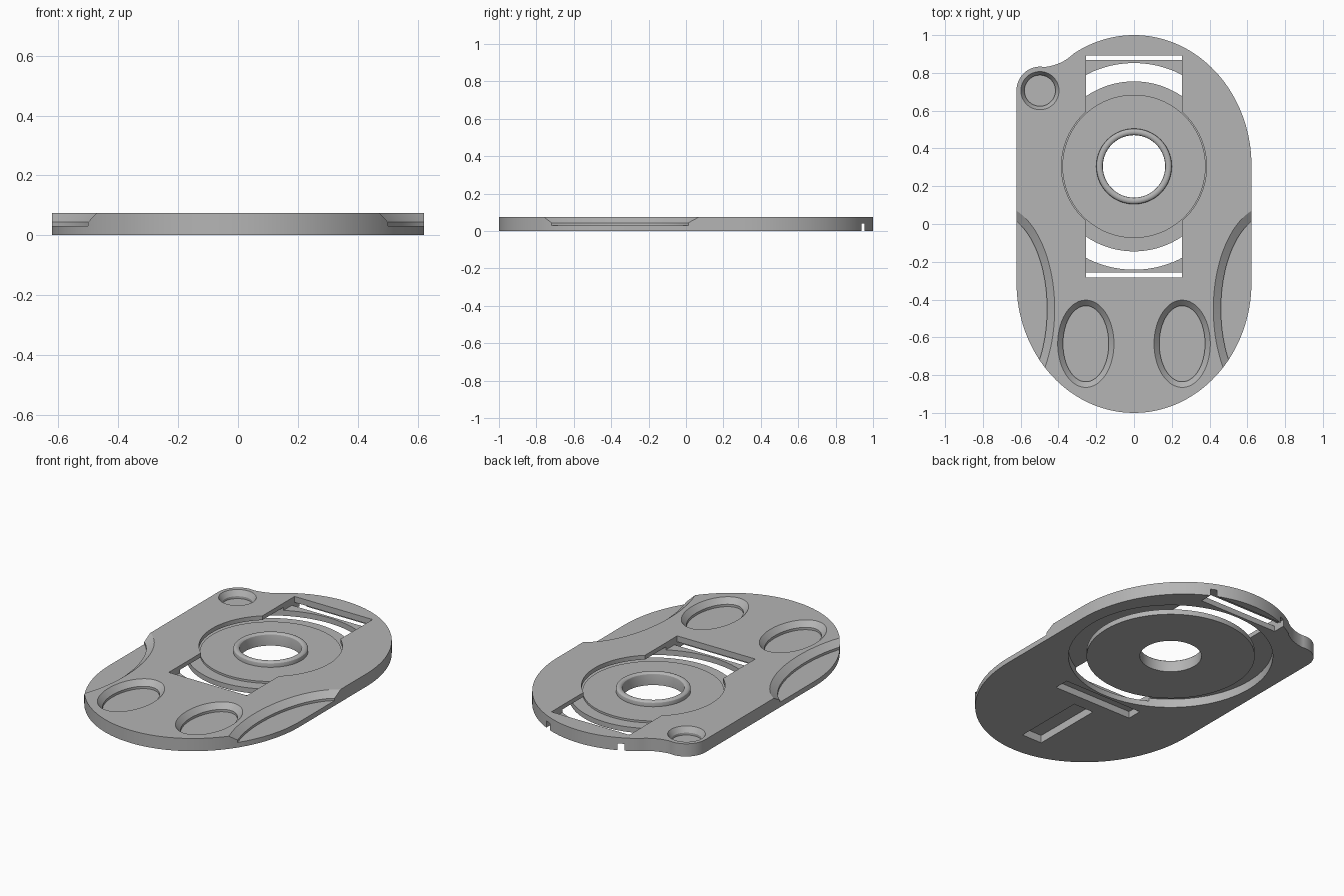
import bpy
import bmesh
from math import sin, cos, pi, radians

cube = bpy.data.objects.get("Cube")
if cube:
    bpy.data.objects.remove(cube, do_unlink=True)

TOP = 0.075          # plate thickness
HUB_Y = 0.305        # centre of the rotating disc
FLOOR = 0.03         # floor of the shallow pockets

grey = bpy.data.materials.new("mid_grey")
grey.use_nodes = True
grey.diffuse_color = (0.46, 0.46, 0.46, 1)
grey.node_tree.nodes["Principled BSDF"].inputs["Base Color"].default_value = (0.46, 0.46, 0.46, 1)


def ellipse(cx, cy, rx, ry, a0=0, a1=360, n=96):
    """Points along an elliptical arc; a full turn leaves out the repeated end."""
    full = a1 - a0 == 360
    steps = n if full else n - 1
    return [(cx + rx * cos(radians(a0 + (a1 - a0) * i / steps)),
             cy + ry * sin(radians(a0 + (a1 - a0) * i / steps))) for i in range(n)]


def loft(name, layers, closed_loop=False):
    """Skin a stack of (outline, z) layers; cap the ends, or join last to first."""
    bm = bmesh.new()
    rings = [[bm.verts.new((x, y, z)) for x, y in pts] for pts, z in layers]
    pairs = list(zip(rings, rings[1:]))
    if closed_loop:
        pairs.append((rings[-1], rings[0]))
    else:
        bm.faces.new(rings[0][::-1])
        bm.faces.new(rings[-1])
    for low, high in pairs:
        for i in range(len(low)):
            j = (i + 1) % len(low)
            bm.faces.new((low[i], low[j], high[j], high[i]))
    bmesh.ops.recalc_face_normals(bm, faces=bm.faces)
    mesh = bpy.data.meshes.new(name)
    bm.to_mesh(mesh)
    bm.free()
    mesh.materials.append(grey)
    obj = bpy.data.objects.new(name, mesh)
    bpy.context.collection.objects.link(obj)
    return obj


def block(x0, x1, y0, y1, z0, z1):
    pts = [(x0, y0), (x1, y0), (x1, y1), (x0, y1)]
    return loft("cutter", [(pts, z0), (pts, z1)])


def pocket(cx, cy, rx, ry, flare_x, flare_y):
    """Shallow elliptical cutter with a short wall and a sloping rim."""
    inner = ellipse(cx, cy, rx, ry)
    outer = ellipse(cx, cy, rx + flare_x, ry + flare_y)
    return loft("cutter", [(inner, FLOOR), (inner, 0.044), (outer, TOP), (outer, 0.1)])


def cut(target, cutters):
    """Subtract each cutter in turn and discard it."""
    for cutter in cutters:
        mod = target.modifiers.new("cut", 'BOOLEAN')
        mod.operation = 'DIFFERENCE'
        mod.solver = 'EXACT'
        mod.object = cutter
        bpy.context.view_layer.update()
        graph = bpy.context.evaluated_depsgraph_get()
        result = bpy.data.meshes.new_from_object(target.evaluated_get(graph))
        target.modifiers.clear()
        target.data = result
        bpy.data.objects.remove(cutter, do_unlink=True)


def smooth(obj):
    bpy.ops.object.select_all(action='DESELECT')
    obj.select_set(True)
    bpy.context.view_layer.objects.active = obj
    bpy.ops.object.shade_smooth_by_angle(angle=radians(25))


# Plate outline: two rounded ends, a hollow fillet and a small corner ear
outline = ellipse(0, -0.31, 0.622, 0.69, 180, 360, 64)
outline += ellipse(0, 0.31, 0.622, 0.69, 0, 121, 48)
p0, p1, p2 = outline[-1], (-0.385, 0.84), (-0.475, 0.831)
for i in range(1, 10):
    t = i / 10
    outline.append(tuple((1 - t) ** 2 * a + 2 * t * (1 - t) * b + t * t * c
                         for a, b, c in zip(p0, p1, p2)))
outline += ellipse(-0.497, 0.708, 0.125, 0.125, 80, 180, 24)
plate = loft("plate", [(outline, 0), (outline, TOP)])

# Stepped round opening that holds the disc
recess = ellipse(0, HUB_Y, 0.547, 0.547, n=128)
opening = ellipse(0, HUB_Y, 0.384, 0.384, n=128)
cutters = [loft("cutter", [(recess, -0.1), (recess, 0.05)]),
           loft("cutter", [(opening, -0.1), (opening, 0.2)])]

# Window from above, leaving thin bridges, and slots from below
cutters.append(block(-0.255, 0.255, HUB_Y - 0.587, HUB_Y + 0.587, 0.032, 0.2))
for side in (-1, 1):
    near, far = sorted((HUB_Y + side * 0.562, HUB_Y + side * 0.65))
    cutters.append(block(-0.255, 0.255, near, far, -0.1, 0.04))

# Long pocket underneath
cutters.append(block(-0.065, 0.065, -0.85, -0.42, -0.1, 0.045))

# Ear pocket, oval pockets and side grips
cutters.append(pocket(-0.498, 0.706, 0.082, 0.082, 0.019, 0.019))
for side in (-1, 1):
    cutters.append(pocket(side * 0.255, -0.634, 0.121, 0.201, 0.028, 0.03))
    cutters.append(pocket(side * 0.72, -0.45, 0.26, 0.50, 0.04, 0.05))
cut(plate, cutters)
smooth(plate)

# Rotating disc: flange, raised hub and rounded ring around the centre hole
profile = [(0.165, 0), (0.45, 0), (0.45, 0.03), (0.379, 0.03), (0.379, 0.042),
           (0.2, 0.042), (0.2, 0.06)]
for i in range(1, 8):
    a = pi * i / 8
    profile.append((0.1825 + 0.0175 * cos(a), 0.06 + 0.013 * sin(a)))
profile.append((0.165, 0.06))
disc = loft("disc", [(ellipse(0, HUB_Y, r, r, n=128), z) for r, z in profile], True)
smooth(disc)
